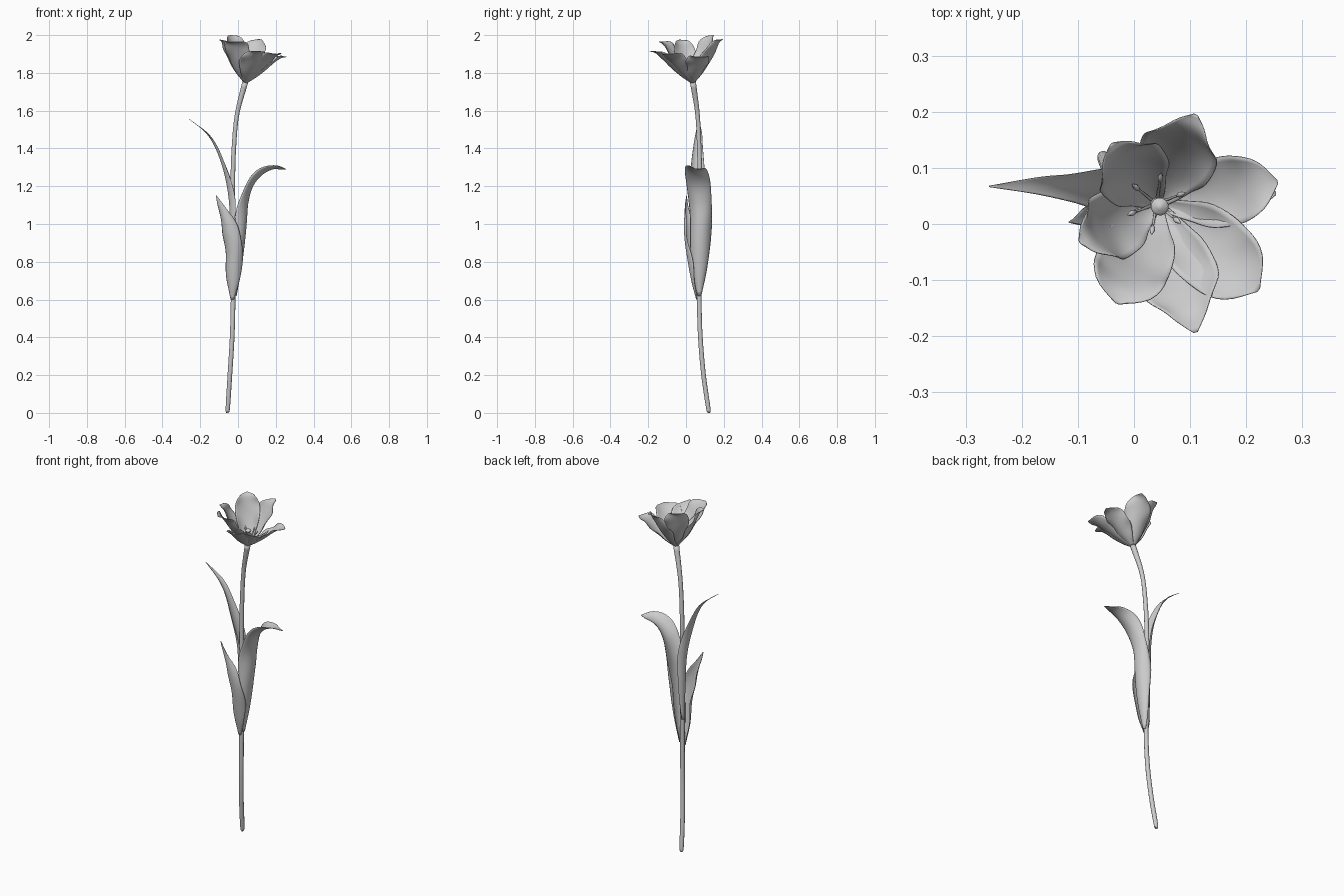
import bpy, math
from mathutils import Vector

if "Cube" in bpy.data.objects:
    bpy.data.objects.remove(bpy.data.objects["Cube"])

def spline(vals, t):
    """Catmull-Rom sample of a list of numbers or vectors, t in 0..1."""
    n = len(vals) - 1
    i = min(int(t * n), n - 1)
    u = t * n - i
    b, c = vals[i], vals[i + 1]
    a = vals[i - 1] if i > 0 else b * 2 - c
    d = vals[i + 2] if i + 2 <= n else c * 2 - b
    return (b * 2 + (c - a) * u + (a * 2 - b * 5 + c * 4 - d) * u * u
            + (b * 3 - a - c * 3 + d) * u ** 3) * 0.5

def tangent(pts, t):
    return (spline(pts, min(t + .01, 1)) - spline(pts, max(t - .01, 0))).normalized()

def make(name, verts, faces):
    me = bpy.data.meshes.new(name)
    me.from_pydata(verts, [], faces)
    me.polygons.foreach_set("use_smooth", [True] * len(me.polygons))
    ob = bpy.data.objects.new(name, me)
    bpy.context.collection.objects.link(ob)
    return ob

def tube(name, pts, radii, rows=40, sides=12):
    """Round tube along a smooth path, closed at both ends."""
    pts = [Vector(p) for p in pts]
    verts, faces = [], []
    for j in range(rows + 1):
        t = j / rows
        p, d, r = spline(pts, t), tangent(pts, t), spline(radii, t)
        u = d.cross(Vector((0.31, 0.95, 0.05))).normalized()
        v = d.cross(u)
        for k in range(sides):
            a = math.tau * k / sides
            verts.append(p + (u * math.cos(a) + v * math.sin(a)) * r)
    for j in range(rows):
        for k in range(sides):
            a, b = j * sides + k, j * sides + (k + 1) % sides
            faces.append((a, b, b + sides, a + sides))
    faces.append(tuple(range(sides))[::-1])
    faces.append(tuple(rows * sides + k for k in range(sides)))
    return make(name, verts, faces)

def blade(name, pts, widths, curls, hint, ripple=0.0, rows=32, cols=12):
    """Thin sheet along a path; each cross-section is an arc curling towards hint."""
    pts, hint = [Vector(p) for p in pts], Vector(hint)
    verts, faces = [], []
    for j in range(rows + 1):
        t = j / rows
        p, d = spline(pts, t), tangent(pts, t)
        n = (hint - d * hint.dot(d)).normalized()
        s = d.cross(n)
        w, c = max(spline(widths, t), .0008), max(spline(curls, t), .05)
        for k in range(cols + 1):
            x = 2 * k / cols - 1
            wave = ripple * x * abs(x) * math.sin(t * 17 + x) * math.sin(math.pi * t)
            verts.append(p + s * (w * math.sin(c * x) / c)
                         + n * (w * (1 - math.cos(c * x)) / c + wave))
    m = cols + 1
    for j in range(rows):
        for k in range(cols):
            a = j * m + k
            faces.append((a, a + 1, a + m + 1, a + m))
    ob = make(name, verts, faces)
    mod = ob.modifiers.new("thickness", "SOLIDIFY")
    mod.thickness, mod.offset = 0.002, 0
    return ob

# Stem, widening slightly under the flower
tube("stem", [(-.055, .12, .002), (-.054, .118, .025), (-.043, .093, .2), (-.031, .076, .4),
              (-.026, .07, .6), (-.027, .071, .8), (-.028, .073, 1.0), (-.028, .074, 1.2),
              (-.022, .07, 1.4), (-.005, .061, 1.58), (.038, .037, 1.75)],
     [.005, .0115, .0125, .0125, .0125, .0125, .0125, .0125, .012, .012, .016], 66)

# Leaves
blade("right_leaf",
      [(-.008, .07, .62), (.015, .068, .75), (.033, .072, .88), (.045, .074, 1.0),
       (.053, .07, 1.11), (.079, .062, 1.2), (.13, .05, 1.262), (.19, .048, 1.292),
       (.253, .055, 1.29)],
      [.014, .055, .074, .08, .08, .076, .066, .046, .003],
      [1.4, 1.4, 1.4, 1.35, 1.25, 1.05, .85, .6, .3], (-.75, .08, .65), .009, 40)
blade("left_leaf",
      [(-.038, .078, .76), (-.043, .075, .95), (-.047, .070, 1.12), (-.073, .062, 1.27),
       (-.118, .064, 1.4), (-.172, .068, 1.485), (-.258, .067, 1.555)],
      [.012, .038, .05, .045, .028, .016, .001],
      [1.4, 1.4, 1.4, 1.1, .8, .5, .3], (.7, 0, .7), .003)
blade("front_leaf",
      [(-.032, .055, .6), (-.032, .028, .71), (-.03, .006, .84), (-.048, -.006, .96),
       (-.08, -.003, 1.06), (-.115, .003, 1.15)],
      [.012, .05, .062, .058, .03, .002],
      [1.3, 1.3, 1.25, 1.1, .9, .5], (.25, .85, .45), .006)

# Petals: tip position, half width, outward bulge of the middle, tip pointedness
base = Vector((.04, .036, 1.747))
petals = [((.256, .075, 1.885), .066, .006, .75), ((.222, -.118, 1.90), .076, .0, .8),
          ((.11, -.193, 1.915), .074, .01, .5), ((-.03, -.142, 1.965), .072, .01, .85),
          ((-.097, -.032, 1.975), .066, .015, .6), ((-.04, .143, 2.0), .07, .012, .6),
          ((.11, .195, 1.978), .074, .012, .5)]
for i, (tip, w, bulge, blunt) in enumerate(petals):
    d = Vector(tip) - base
    out = Vector((d.x, d.y, 0))
    h = d.z
    o = out.normalized()
    path = [base + out * f + o * bulge * b + Vector((0, 0, h * g))
            for f, g, b in ((.04, 0, 0), (.24, .22, .8), (.46, .5, 1.2),
                            (.66, .77, 1), (.84, .94, .3), (1, 1, 0))]
    blade(f"petal_{i + 1}", path, [w * f for f in (.22, .68, 1.0, 1.0, blunt, .05)],
          [1.1, 1.0, .85, .65, .5, .3], -o * .6 + Vector((0, 0, .8)), .006, 24, 12)

# Pistil with a round stigma
tube("pistil", [base, (.043, .033, 1.79), (.045, .032, 1.825), (.046, .031, 1.838),
                (.046, .031, 1.848)], [.012, .009, .008, .016, .004], 20)

# Stamens: curved filament with a long anther
for i in range(6):
    a = math.tau * (i + .35) / 6
    o = Vector((math.cos(a), math.sin(a), 0))
    up = Vector((0, 0, 1))
    tube(f"filament_{i + 1}", [base + o * .008, base + o * .024 + up * .035,
                               base + o * .042 + up * .07], [.003, .0025, .002], 10, 8)
    tube(f"anther_{i + 1}", [base + o * .038 + up * .064, base + o * .046 + up * .077,
                             base + o * .055 + up * .09], [.001, .005, .001], 10, 8)
